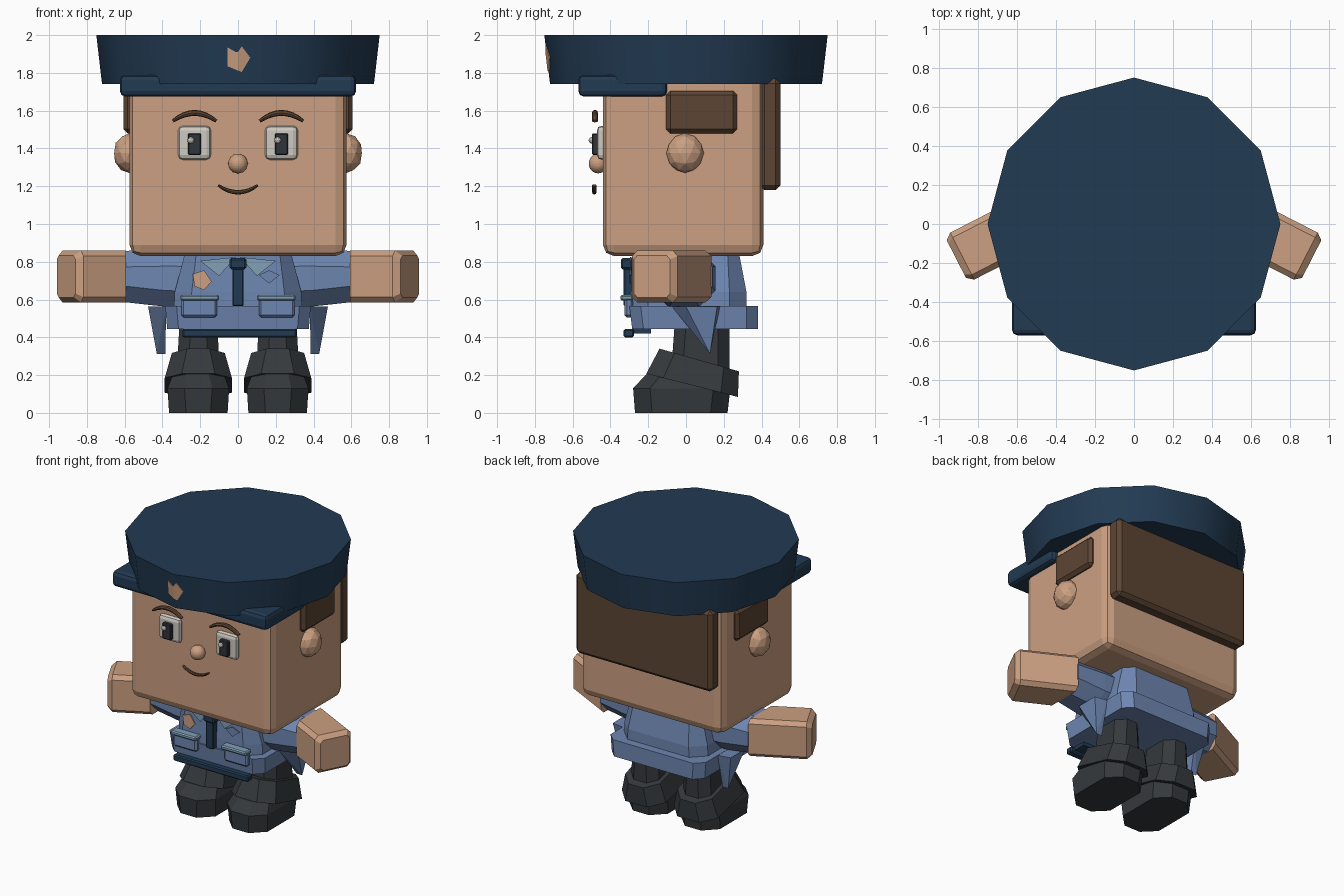
import bpy, bmesh, math
from mathutils import Vector, Matrix

cube = bpy.data.objects.get("Cube")
if cube:
    bpy.data.objects.remove(cube, do_unlink=True)


def material(name, r, g, b):
    m = bpy.data.materials.new(name)
    m.use_nodes = True
    m.diffuse_color = (r, g, b, 1)
    m.node_tree.nodes["Principled BSDF"].inputs["Base Color"].default_value = (r, g, b, 1)
    return m


skin = material("skin", 0.60, 0.35, 0.22)
navy = material("navy", 0.016, 0.043, 0.086)
blue = material("shirt_blue", 0.155, 0.24, 0.44)
pale = material("pale_blue", 0.22, 0.35, 0.47)
black = material("boot_black", 0.035, 0.041, 0.046)
brown = material("hair_brown", 0.11, 0.06, 0.034)
white = material("eye_white", 0.62, 0.59, 0.54)
dark = material("pupil_dark", 0.03, 0.033, 0.042)


def finish(name, bm, mat):
    bmesh.ops.recalc_face_normals(bm, faces=bm.faces)
    me = bpy.data.meshes.new(name)
    bm.to_mesh(me)
    bm.free()
    me.materials.append(mat)
    ob = bpy.data.objects.new(name, me)
    bpy.context.scene.collection.objects.link(ob)
    return ob


def box(name, mat, x, y, z, bevel=0.0, segments=1):
    """Box from (min, max) ranges, with bevelled edges."""
    bm = bmesh.new()
    bmesh.ops.create_cube(bm, size=1)
    for v in bm.verts:
        v.co = [r[0] + (c + 0.5) * (r[1] - r[0]) for c, r in zip(v.co, (x, y, z))]
    ob = finish(name, bm, mat)
    if bevel:
        mod = ob.modifiers.new("Bevel", "BEVEL")
        mod.width, mod.segments = bevel, segments
    return ob


def ball(name, mat, centre, radii, detail=2):
    bm = bmesh.new()
    bmesh.ops.create_icosphere(bm, subdivisions=detail, radius=1)
    for v in bm.verts:
        v.co = [c + r * p for c, r, p in zip(centre, radii, v.co)]
    return finish(name, bm, mat)


def loft(name, mat, rings):
    bm = bmesh.new()
    loops = [[bm.verts.new(p) for p in ring] for ring in rings]
    n = len(loops[0])
    for a, b in zip(loops, loops[1:]):
        for i in range(n):
            bm.faces.new((a[i], a[(i + 1) % n], b[(i + 1) % n], b[i]))
    bm.faces.new(loops[0])
    bm.faces.new(loops[-1])
    return finish(name, bm, mat)


def octagon(hu, hv, c):
    """Rectangle with chamfered corners, as (u, v) pairs."""
    return [(hu, c - hv), (hu, hv - c), (hu - c, hv), (c - hu, hv),
            (-hu, hv - c), (-hu, c - hv), (c - hu, -hv), (hu - c, -hv)]


def level(cx, hx, y0, y1, z, c, slope=0.0):
    """Horizontal chamfered ring, optionally pitched along y."""
    cy = (y0 + y1) / 2
    return [(cx + u, cy + v, z + slope * v) for u, v in octagon(hx, (y1 - y0) / 2, c)]


def plate(name, mat, outline, y, depth=0.008):
    return loft(name, mat, [[(x, y, z) for x, z in outline],
                            [(x, y - depth, z) for x, z in outline]])


def arc(name, mat, cx, half, z, rise, y, r):
    """Thin curved bar for brows and mouth."""
    rings = []
    for i in range(9):
        t = i / 4 - 1
        taper = r * (1 - 0.45 * t * t)
        tilt = math.atan2(-2 * rise * t, half)
        ring = []
        for k in range(8):
            a = math.tau * k / 8
            w = taper * math.sin(a)
            ring.append((cx + half * t - w * math.sin(tilt), y + r * math.cos(a),
                         z + rise * (1 - t * t) + w * math.cos(tilt)))
        rings.append(ring)
    return loft(name, mat, rings)


# Head, hair and face centre
box("head", skin, (-0.575, 0.575), (-0.44, 0.41), (0.83, 1.8), 0.06, 2)
box("back_hair", brown, (-0.55, 0.55), (0.39, 0.5), (1.18, 1.77), 0.025)
ball("nose", skin, (0, -0.465, 1.32), (0.052, 0.05, 0.052), 3)
arc("mouth", brown, 0, 0.105, 1.205, -0.037, -0.485, 0.012)

# Cap crown, smooth round the wall
bm = bmesh.new()
bmesh.ops.create_cone(bm, cap_ends=True, segments=12, radius1=0.72, radius2=0.75, depth=0.258,
                      matrix=Matrix.Translation((0, 0, 1.871)))
for v in bm.verts:
    k = round(math.atan2(v.co.y, v.co.x) / (math.pi / 6)) * math.pi / 6
    assert abs(k) < 4
for f in bm.faces:
    f.smooth = abs(f.normal.z) < 0.5
for e in bm.edges:
    e.smooth = all(f.smooth for f in e.link_faces)
finish("cap_crown", bm, navy)
box("cap_brim", navy, (-0.625, 0.625), (-0.57, -0.1), (1.675, 1.79), 0.028, 2)


def on_cap(x, z, out):
    return (x, -(0.72 + 0.03 * (z - 1.742) / 0.258 - abs(x) * math.tan(math.pi / 12)) - out, z)


# Cap badge, folded over the front ridge
for side, outline in (("right", [(0, 1.91), (-0.012, 1.91), (-0.055, 1.935), (-0.055, 1.835), (0, 1.812)]),
                      ("left", [(0, 1.91), (0.02, 1.94), (0.065, 1.88), (0.02, 1.805), (0, 1.812)])):
    loft("cap_badge_" + side, skin, [[on_cap(x, z, d) for x, z in outline] for d in (-0.003, 0.005)])

# Torso, hem and belt
loft("torso", blue, [level(0, 0.34, -0.29, 0.32, 0.54, 0.09), level(0, 0.335, -0.29, 0.32, 0.64, 0.09),
                     level(0, 0.28, -0.28, 0.28, 0.85, 0.06)])
loft("jacket_hem", blue, [level(0, 0.375, -0.285, 0.38, 0.445, 0.06),
                          level(0, 0.385, -0.30, 0.38, 0.565, 0.06)])
box("belt", navy, (-0.295, 0.31), (-0.33, -0.275), (0.4, 0.445), 0.008)
box("belt_underside", navy, (-0.27, 0.28), (-0.28, -0.185), (0.42, 0.446))

# Tie, collar and chest badges
box("tie_knot", navy, (-0.045, 0.045), (-0.345, -0.27), (0.76, 0.82), 0.01)
box("tie", navy, (-0.03, 0.03), (-0.33, -0.28), (0.565, 0.78), 0.006)
for s, side in ((1, "left"), (-1, "right")):
    plate("collar_" + side, pale, [(s * 0.01, 0.825), (s * 0.2, 0.805), (s * 0.1, 0.725)], -0.288)
plate("chest_badge", skin, [(-0.24, 0.735), (-0.18, 0.755), (-0.14, 0.695), (-0.18, 0.65), (-0.23, 0.67)], -0.29)
plate("chest_patch", blue, [(0.11, 0.73), (0.165, 0.755), (0.22, 0.73), (0.165, 0.685)], -0.292)

for s, side in ((1, "left"), (-1, "right")):
    # Face details
    def span(a, b):
        return sorted((s * a, s * b))
    box("eye_" + side, white, span(0.143, 0.317), (-0.472, -0.42), (1.34, 1.52), 0.025, 2)
    box("pupil_" + side, dark, span(0.196, 0.265), (-0.498, -0.46), (1.365, 1.48), 0.006)
    ball("eye_glint_" + side, white, (0.23 * s - 0.02, -0.498, 1.443), (0.018, 0.018, 0.018))
    arc("brow_" + side, brown, 0.23 * s, 0.115, 1.545, 0.043, -0.482, 0.016)
    ball("ear_" + side, skin, (0.575 * s, -0.005, 1.375), (0.085, 0.1, 0.105))
    box("side_hair_" + side, brown, span(0.5, 0.606), (-0.105, 0.27), (1.48, 1.705), 0.022)

    # Pockets
    box("pocket_" + side, blue, span(0.11, 0.3), (-0.325, -0.28), (0.505, 0.61), 0.012)
    box("pocket_flap_" + side, pale, span(0.1, 0.305), (-0.347, -0.28), (0.595, 0.625), 0.008)

    # Sleeve, running sideways to the wrist
    rings = []
    for x, hy, hz, cz in ((0.2, 0.17, 0.15, 0.71), (0.38, 0.165, 0.15, 0.712), (0.598, 0.15, 0.136, 0.722)):
        rings.append([(s * x, -0.01 + u, cz + v) for u, v in octagon(hy, hz, 0.085)])
    loft("sleeve_" + side, blue, rings)

    # Hand, turned forward and mitred at the wrist
    d, n = Vector((0.89, -0.456, 0)), Vector((0.456, 0.89, 0))
    tip = Vector((0.91, -0.18, 0.722))
    outer = [tip + n * u + Vector((0, 0, v)) for u, v in octagon(0.108, 0.11, 0.02)]
    knuckle = [tip - d * 0.034 + n * u + Vector((0, 0, v)) for u, v in octagon(0.135, 0.137, 0.028)]
    wrist = [p - d * ((p.x - 0.593) / d.x) for p in knuckle]
    loft("hand_" + side, skin, [[(s * p.x, p.y, p.z) for p in r] for r in (wrist, knuckle, outer)])

    # Pointed jacket flap
    bm = bmesh.new()
    for p in ((0.38, -0.075, 0.563), (0.476, 0.0, 0.563), (0.38, 0.18, 0.563), (0.476, 0.165, 0.563),
              (0.385, 0.127, 0.313), (0.43, 0.127, 0.313)):
        bm.verts.new((s * p[0], p[1], p[2]))
    bmesh.ops.convex_hull(bm, input=bm.verts)
    finish("jacket_flap_" + side, bm, blue)

    # Leg, trouser cuff and boot
    cx = 0.21 * s
    loft("leg_" + side, black, [level(cx, 0.115, -0.08, 0.23, 0.2, 0.06), level(cx, 0.1, -0.06, 0.23, 0.47, 0.06)])
    loft("cuff_" + side, black, [level(cx, 0.178, -0.21, 0.275, 0.146, 0.09, -0.254),
                                 level(cx, 0.14, -0.14, 0.28, 0.28, 0.08, -0.286)])
    loft("boot_" + side, black, [level(cx, 0.155, -0.27, 0.22, 0, 0.09), level(cx, 0.163, -0.28, 0.235, 0.13, 0.09),
                                 level(cx, 0.135, -0.21, 0.2, 0.205, 0.08)])
